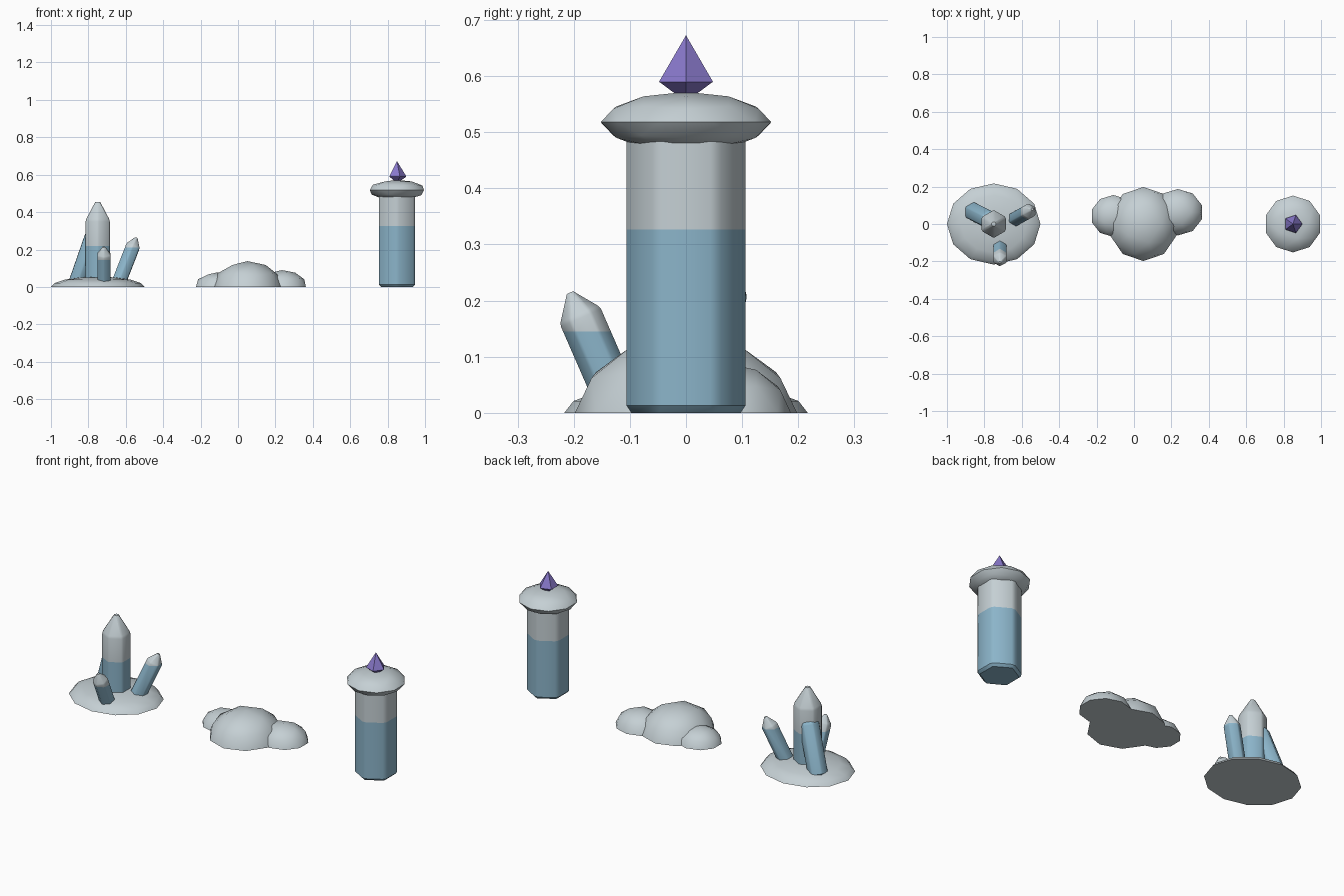
import bpy, bmesh, math
from mathutils import Vector, Matrix

cube = bpy.data.objects.get("Cube")
if cube:
    bpy.data.objects.remove(cube)


def material(name, rgb):
    m = bpy.data.materials.new(name)
    m.use_nodes = True
    m.diffuse_color = (*rgb, 1)
    bsdf = m.node_tree.nodes["Principled BSDF"]
    bsdf.inputs["Base Color"].default_value = (*rgb, 1)
    bsdf.inputs["Roughness"].default_value = 0.8
    return m


STONE = material("pale stone", (0.56, 0.63, 0.66))
BLUE = material("soft blue", (0.26, 0.46, 0.59))
PURPLE = material("violet gem", (0.25, 0.19, 0.60))


def finish(bm, name, mats, smooth=True):
    bmesh.ops.recalc_face_normals(bm, faces=bm.faces)
    mesh = bpy.data.meshes.new(name)
    bm.to_mesh(mesh)
    bm.free()
    for m in mats:
        mesh.materials.append(m)
    obj = bpy.data.objects.new(name, mesh)
    bpy.context.collection.objects.link(obj)
    if smooth:
        bpy.ops.object.select_all(action="DESELECT")
        obj.select_set(True)
        bpy.context.view_layer.objects.active = obj
        bpy.ops.object.shade_smooth_by_angle(angle=math.radians(33))
    return obj


def cut(bm, z, clear_below=False):
    """Slice the mesh along a level plane."""
    geom = bm.verts[:] + bm.edges[:] + bm.faces[:]
    return bmesh.ops.bisect_plane(bm, geom=geom, dist=1e-5, plane_co=(0, 0, z),
                                  plane_no=(0, 0, 1), clear_inner=clear_below)


def blob(name, centre, radii, half=True, mound=False):
    """Squashed low-poly ball, optionally cut flat at its middle."""
    bm = bmesh.new()
    if mound:
        bmesh.ops.create_uvsphere(bm, u_segments=12, v_segments=8, radius=1)
    else:
        bmesh.ops.create_icosphere(bm, subdivisions=2, radius=1)
    if half:
        cut(bm, 0, True)
        bmesh.ops.holes_fill(bm, edges=[e for e in bm.edges if e.is_boundary])
    bmesh.ops.transform(bm, verts=bm.verts,
                        matrix=Matrix.Translation(centre) @ Matrix.Diagonal((*radii, 1)))
    return finish(bm, name, [STONE])


def prism(profile, sides, start):
    """Stack polygon rings given as (radius, height) and cap both ends."""
    bm = bmesh.new()
    rings = []
    for r, z in profile:
        angles = [start + math.tau * i / sides for i in range(sides)]
        rings.append([bm.verts.new((r * math.cos(a), r * math.sin(a), z)) for a in angles])
    for low, high in zip(rings, rings[1:]):
        for i in range(sides):
            j = (i + 1) % sides
            bm.faces.new((low[i], low[j], high[j], high[i]))
    bm.faces.new(rings[0][::-1])
    bm.faces.new(rings[-1])
    return bm


def two_tone(name, profile, base, lean, split, bevel):
    """Six-sided shaft, softened, leaning, blue below the split height."""
    bm = prism(profile, 6, math.pi / 2)
    edges = [e for e in bm.edges if e.calc_length() > 2.5 * bevel]
    bmesh.ops.bevel(bm, geom=edges, offset=bevel, offset_type="OFFSET",
                    segments=1, profile=0.5, affect="EDGES", clamp_overlap=True)
    turn = Vector((0, 0, 1)).rotation_difference(Vector(lean)).to_matrix().to_4x4()
    bmesh.ops.transform(bm, verts=bm.verts, matrix=Matrix.Translation(base) @ turn)
    cut(bm, split)
    for f in bm.faces:
        f.material_index = int(f.calc_center_median().z < split)
    return finish(bm, name, [STONE, BLUE])


def crystal(name, r, shoulder, tip, base, lean, split, bevel):
    profile = [(r, 0), (r, shoulder), (r * 0.2, tip)]
    return two_tone(name, profile, base, lean, split, bevel)


# Crystal cluster on a low mound
blob("crystal_mound", (-0.75, 0, 0), (0.25, 0.217, 0.055), mound=True)
crystal("tall_crystal", 0.0745, 0.345, 0.443, (-0.75, 0, 0.012), (0, 0, 1), 0.22, 0.009)
crystal("outer_crystal", 0.043, 0.205, 0.255, (-0.635, 0.028, 0.03),
        (0.09, 0.05, 0.23), 0.21, 0.006)
crystal("front_crystal", 0.041, 0.167, 0.212, (-0.717, -0.122, 0.02),
        (0, -0.4, 0.917), 0.145, 0.006)
crystal("inner_crystal", 0.053, 0.265, 0.315, (-0.86, 0.066, 0.02),
        (0.08, -0.04, 0.23), 0.29, 0.007)

# Cluster of rounded boulders
blob("main_boulder", (0.05, 0, 0), (0.187, 0.198, 0.138))
blob("small_boulder", (-0.11, 0.043, 0), (0.121, 0.112, 0.078))
blob("side_boulder", (0.235, 0.063, 0), (0.134, 0.124, 0.09))

# Pillar with a rounded cap and a gem finial
two_tone("pillar_shaft", [(0.1125, 0), (0.1125, 0.53)], (0.85, 0, 0), (0, 0, 1), 0.327, 0.013)
blob("pillar_cap", (0.85, 0, 0.518), (0.152, 0.152, 0.054), half=False)
gem = prism([(0.012, 0.563), (0.0505, 0.59), (0.0005, 0.672)], 5, 0)
bmesh.ops.translate(gem, verts=gem.verts, vec=(0.85, 0, 0))
finish(gem, "pillar_gem", [PURPLE], smooth=False)
